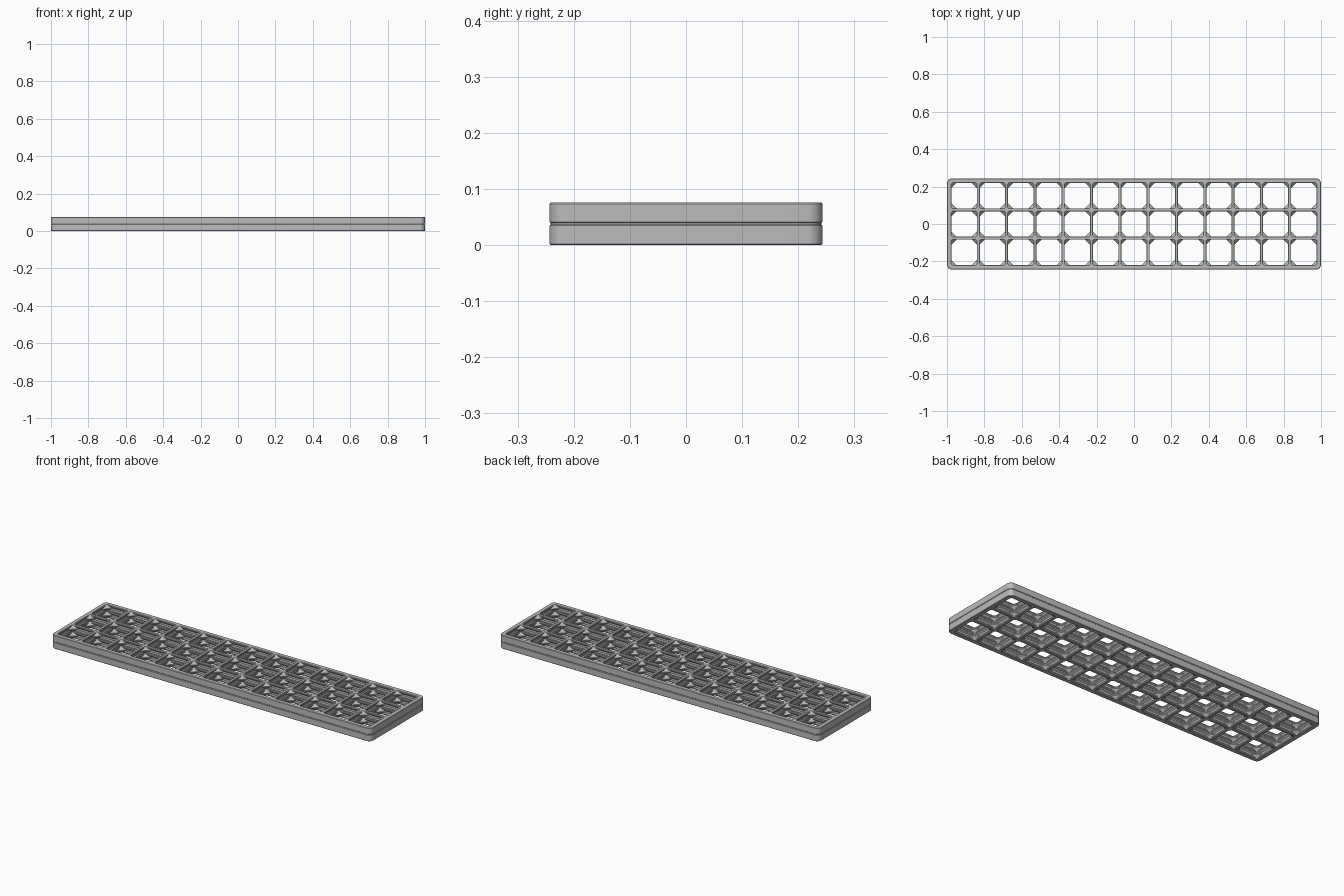
import bpy, bmesh, math

cube = bpy.data.objects.get("Cube")
if cube:
    bpy.data.objects.remove(cube)

COLS, ROWS, PITCH, MARGIN = 13, 3, 28.0, 3.0      # working units, scaled below
THICK, GAP, RADIUS, ARC = 6.8, 0.4, 5.0, 8
HX, HY = COLS * PITCH / 2, ROWS * PITCH / 2
S = 1 / (HX + MARGIN)

grey = bpy.data.materials.new("plain_grey")
grey.use_nodes = True
grey.diffuse_color = (0.5, 0.5, 0.5, 1)
grey.node_tree.nodes["Principled BSDF"].inputs["Base Color"].default_value = (0.5, 0.5, 0.5, 1)


def finish(bm, name):
    for v in bm.verts:
        v.co *= S
    mesh = bpy.data.meshes.new(name)
    bm.to_mesh(mesh)
    bm.free()
    mesh.materials.append(grey)
    obj = bpy.data.objects.new(name, mesh)
    bpy.context.collection.objects.link(obj)
    return obj


def bridge(bm, a, b):
    """Join two equal loops with quads, or triangles where points repeat."""
    n = len(a)
    for i in range(n):
        j = (i + 1) % n
        corners = list(dict.fromkeys((a[i], a[j], b[j], b[i])))
        if len(corners) > 2:
            bm.faces.new(corners)


def opening(bm, z, wall, diagonal):
    """Eight-sided opening, cut back by the wall and by the corner diagonal."""
    u = PITCH / 2 - wall
    v = PITCH / 2 - diagonal * math.sqrt(2) + wall
    pts = [(u, -v), (u, v), (v, u), (-v, u), (-u, v), (-u, -v), (-v, -u), (v, -u)]
    return [bm.verts.new((x, y, z)) for x, y in pts]


def square(bm, z):
    h = PITCH / 2
    c = [bm.verts.new((x * h, y * h, z)) for x, y in ((1, -1), (1, 1), (-1, 1), (-1, -1))]
    return [c[0], c[1], c[1], c[2], c[2], c[3], c[3], c[0]]


def grid(name, profile):
    """One cell, repeated along both directions."""
    bm = bmesh.new()
    loops = [square(bm, profile[0][0])]
    loops += [opening(bm, *p) for p in profile]
    loops.append(square(bm, profile[-1][0]))
    for a, b in zip(loops, loops[1:]):
        bridge(bm, b, a)
    for v in bm.verts:
        v.co.x += PITCH / 2 - HX
        v.co.y += PITCH / 2 - HY
    bmesh.ops.recalc_face_normals(bm, faces=bm.faces)
    # The open cell surface must face into the opening
    side = min(bm.faces, key=lambda f: abs(f.calc_center_median().z - profile[0][0]))
    if side.normal.z > 0:
        bmesh.ops.reverse_faces(bm, faces=bm.faces)
    obj = finish(bm, name)
    for axis, count in enumerate((COLS, ROWS)):
        mod = obj.modifiers.new("repeat", "ARRAY")
        mod.count = count
        mod.use_relative_offset = False
        mod.use_constant_offset = True
        step = [0, 0, 0]
        step[axis] = PITCH * S
        mod.constant_offset_displace = step
        mod.use_merge_vertices = True
        mod.merge_threshold = 0.0001


def rounded(bm, z, inset):
    r = RADIUS - inset
    loop = []
    for q, (sx, sy) in enumerate(((1, 1), (-1, 1), (-1, -1), (1, -1))):
        for i in range(ARC + 1):
            a = (q + i / ARC) * math.pi / 2
            loop.append(bm.verts.new((sx * (HX + MARGIN - RADIUS) + r * math.cos(a),
                                      sy * (HY + MARGIN - RADIUS) + r * math.sin(a), z)))
    return loop


def rim(name, profile):
    """Rounded border around the grid."""
    bm = bmesh.new()

    def inner(z):
        c = [bm.verts.new((x * HX, y * HY, z)) for x, y in ((1, 1), (-1, 1), (-1, -1), (1, -1))]
        return [v for v in c for _ in range(ARC + 1)]

    loops = [inner(profile[0][0])]
    loops += [rounded(bm, *p) for p in profile]
    loops.append(inner(profile[-1][0]))
    for a, b in zip(loops, loops[1:]):
        bridge(bm, a, b)
    bmesh.ops.recalc_face_normals(bm, faces=bm.faces)
    low = min(bm.faces, key=lambda f: f.calc_center_median().z)
    if low.normal.z > 0:
        bmesh.ops.reverse_faces(bm, faces=bm.faces)
    obj = finish(bm, name)
    bpy.ops.object.select_all(action="DESELECT")
    obj.select_set(True)
    bpy.context.view_layer.objects.active = obj
    bpy.ops.object.shade_smooth_by_angle(angle=math.radians(30))


# Half profile of the cell wall: depth, wall, corner diagonal
half = [(0, 1.1, 2.6), (0.4, 1.5, 3.0), (1.4, 1.5, 4.0), (2.4, 0.8, 5.0), (2.97, 0.8, 5.57)]
# Two stacked boards
for label, z0 in (("lower", 0), ("upper", THICK + GAP)):
    cell = [(z0 + d, w, p) for d, w, p in half]
    cell += [(z0 + THICK - d, w, p) for d, w, p in reversed(half)]
    grid(label + "_grid", cell)
    rim(label + "_rim", [(z0, 0.4), (z0 + 0.4, 0), (z0 + THICK - 0.4, 0), (z0 + THICK, 0.4)])

# Thin layer between the boards
grid("middle_grid", [(THICK, 1.1, 2.6), (THICK + GAP, 1.1, 2.6)])
rim("middle_rim", [(THICK, 0.4), (THICK + GAP, 0.4)])
